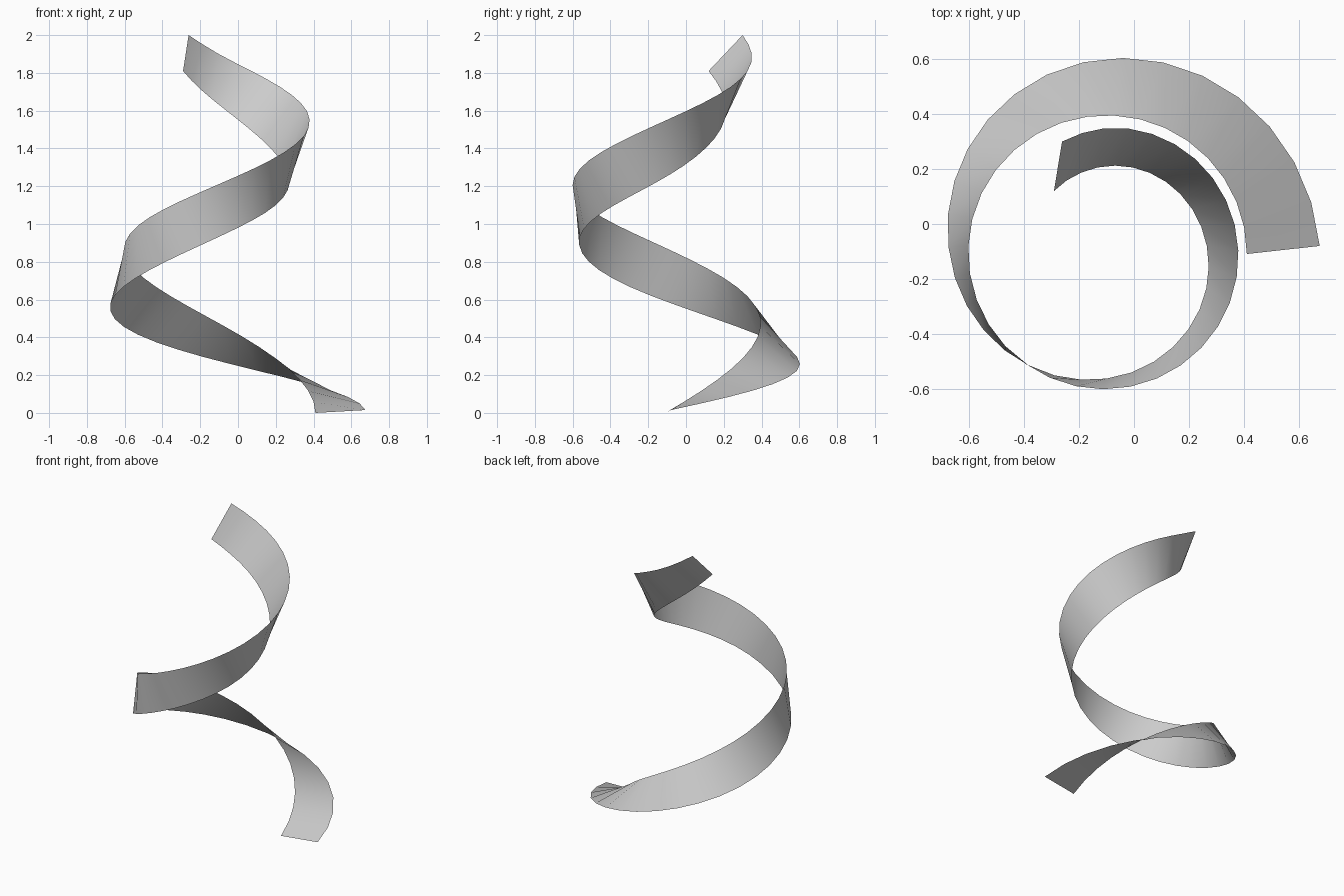
import bpy, bmesh
from math import radians, cos, sin

if "Cube" in bpy.data.objects:
    bpy.data.objects.remove(bpy.data.objects["Cube"], do_unlink=True)

AXIS = (-0.1, -0.1)
SEGMENTS = 42
KNOTS = [0, 1, 2, 3, 4, 5, 5.36]

# Each edge of the ribbon: angle in degrees, radius, height
LOWER = [(1.5, .775, .015), (95, .695, .29), (186, .564, .61), (276, .455, .955),
         (367, .362, 1.28), (458, .306, 1.665), (491, .291, 1.81)]
UPPER = [(-1, .51, 0), (85, .495, .45), (174, .502, .845), (263, .501, 1.185),
         (353, .481, 1.525), (442, .453, 1.865), (472, .431, 2.0)]


def slope(values, i):
    a, b = max(i - 1, 0), min(i + 1, len(values) - 1)
    return (values[b] - values[a]) / (KNOTS[b] - KNOTS[a])


def smooth_value(values, t):
    """Cubic Hermite interpolation through the knots."""
    i = max(k for k in range(len(KNOTS) - 1) if KNOTS[k] <= t)
    h = KNOTS[i + 1] - KNOTS[i]
    u = (t - KNOTS[i]) / h
    blend = u * u * (3 - 2 * u)
    return (values[i] * (1 - blend) + values[i + 1] * blend
            + h * slope(values, i) * u * (1 - u) ** 2
            - h * slope(values, i + 1) * u * u * (1 - u))


def edge_point(edge, t):
    angle, radius, height = (smooth_value(column, t) for column in zip(*edge))
    a = radians(angle)
    return (AXIS[0] + radius * cos(a), AXIS[1] + radius * sin(a), height)


# Twisting spiral ribbon, a single sheet between its two edges
bm = bmesh.new()
rungs = []
for n in range(SEGMENTS + 1):
    t = KNOTS[-1] * n / SEGMENTS
    rungs.append([bm.verts.new(edge_point(e, t)) for e in (LOWER, UPPER)])
for (a, b), (c, d) in zip(rungs, rungs[1:]):
    bm.faces.new((a, c, d, b)).smooth = True
mesh = bpy.data.meshes.new("spiral_ribbon")
bm.to_mesh(mesh)
bm.free()

# Plain grey finish
grey = bpy.data.materials.new("light_grey")
grey.use_nodes = True
colour = (0.6, 0.6, 0.6, 1)
grey.diffuse_color = colour
grey.node_tree.nodes["Principled BSDF"].inputs["Base Color"].default_value = colour
mesh.materials.append(grey)

ribbon = bpy.data.objects.new("spiral_ribbon", mesh)
bpy.context.collection.objects.link(ribbon)
